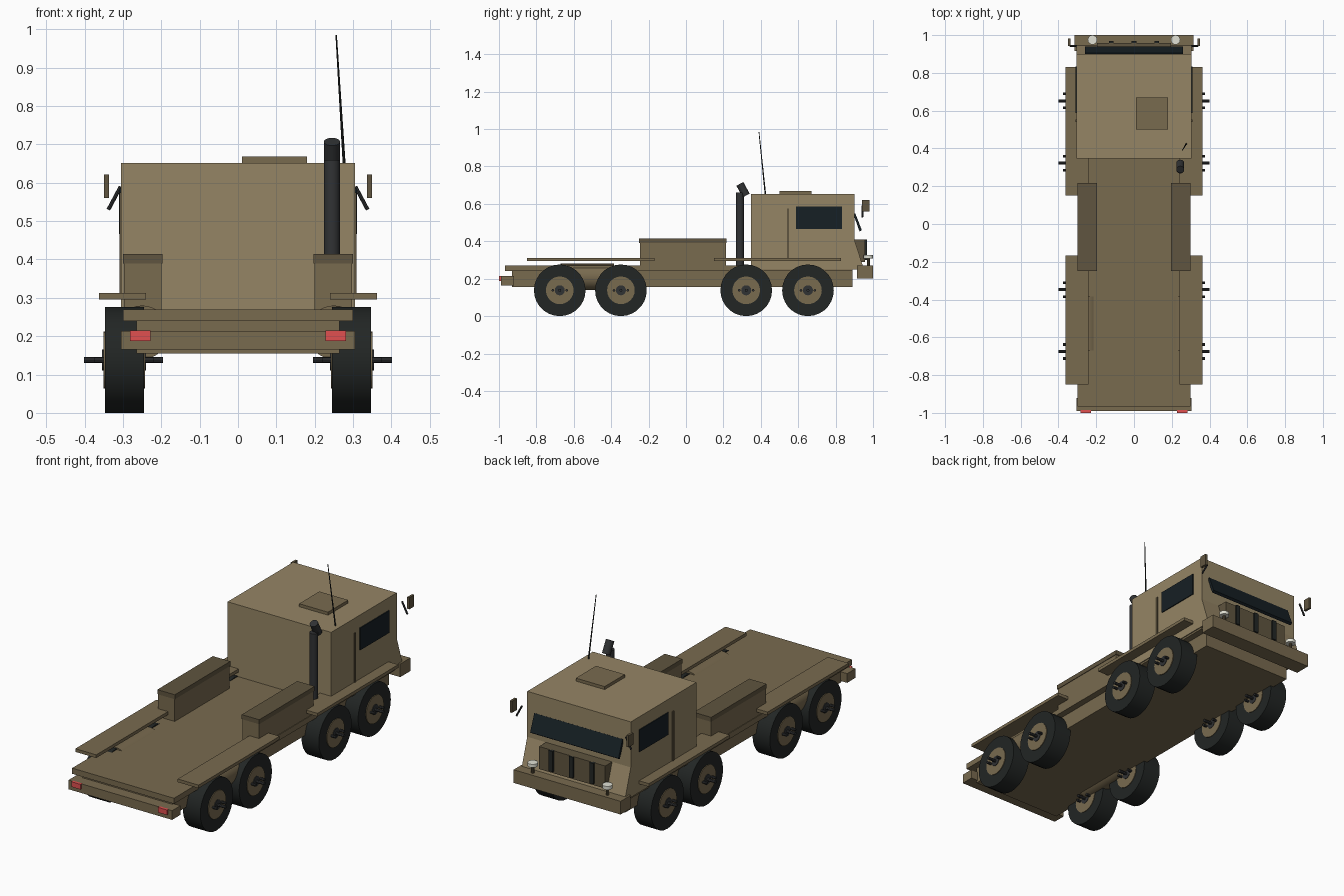
import bpy, bmesh, math
from mathutils import Vector

if "Cube" in bpy.data.objects:
    bpy.data.objects.remove(bpy.data.objects["Cube"])


def mat(name, r, g, b):
    m = bpy.data.materials.new(name)
    m.diffuse_color = (r, g, b, 1)
    m.use_nodes = True
    m.node_tree.nodes["Principled BSDF"].inputs["Base Color"].default_value = m.diffuse_color
    return m


TAN = mat("light_tan", 0.30, 0.235, 0.13)
DRAB = mat("drab", 0.19, 0.145, 0.078)
DARK = mat("dark_drab", 0.115, 0.09, 0.05)
RUBBER = mat("rubber", 0.016, 0.019, 0.018)
METAL = mat("dark_metal", 0.03, 0.032, 0.034)
GLASS = mat("glass", 0.008, 0.014, 0.018)
RED = mat("red_lens", 0.75, 0.08, 0.08)
WHITE = mat("lamp_lens", 0.75, 0.75, 0.66)


def make(name, bm, m, smooth=False):
    bmesh.ops.recalc_face_normals(bm, faces=bm.faces)
    me = bpy.data.meshes.new(name)
    bm.to_mesh(me)
    bm.free()
    ob = bpy.data.objects.new(name, me)
    bpy.context.collection.objects.link(ob)
    me.materials.append(m)
    if smooth:
        bpy.context.view_layer.objects.active = ob
        ob.select_set(True)
        bpy.ops.object.shade_smooth_by_angle(angle=math.radians(35))
        ob.select_set(False)
    return ob


def box(name, x, y, z, m):
    """Box from (min, max) ranges on each axis."""
    bm = bmesh.new()
    bmesh.ops.create_cube(bm, size=1)
    for v in bm.verts:
        v.co = [(a + b) / 2 + c * (b - a) for (a, b), c in zip((x, y, z), v.co)]
    return make(name, bm, m)


def rod(name, a, b, r, m, n=16, r2=None):
    """Cylinder between two points."""
    a, b = Vector(a), Vector(b)
    bm = bmesh.new()
    bmesh.ops.create_cone(bm, cap_ends=True, segments=n, radius1=r,
                          radius2=r if r2 is None else r2, depth=(b - a).length)
    bm.transform((b - a).to_track_quat('Z', 'Y').to_matrix().to_4x4())
    bmesh.ops.translate(bm, verts=bm.verts, vec=(a + b) / 2)
    return make(name, bm, m, True)


def extrude_x(name, profile, x0, x1, m):
    """Prism of a (y, z) profile along x."""
    bm = bmesh.new()
    f = bm.faces.new([bm.verts.new((x0, y, z)) for y, z in profile])
    g = bmesh.ops.extrude_face_region(bm, geom=[f])["geom"]
    bmesh.ops.translate(bm, vec=(x1 - x0, 0, 0),
                        verts=[v for v in g if isinstance(v, bmesh.types.BMVert)])
    return make(name, bm, m)


def sbox(name, s, x, y, z, m):
    return box(name, sorted((s * x[0], s * x[1])), y, z, m)


# Chassis, deck and bumpers
box("chassis", (-0.265, 0.265), (-0.93, 0.89), (0.155, 0.24), DRAB)
box("deck", (-0.30, 0.30), (-0.967, 0.89), (0.24, 0.27), DRAB)
box("rear_bumper", (-0.305, 0.305), (-0.99, -0.92), (0.165, 0.214), DRAB)
box("front_bumper", (-0.315, 0.315), (0.915, 1.0), (0.20, 0.27), DRAB)

# Cab with flared nose, windshield and hatch
extrude_x("cab", [(0.348, 0.25), (0.945, 0.25), (0.945, 0.27), (0.90, 0.41),
                  (0.90, 0.652), (0.348, 0.652)], -0.305, 0.305, TAN)
extrude_x("windshield", [(0.895, 0.545), (0.905, 0.55), (0.94, 0.46), (0.928, 0.452)],
          -0.26, 0.26, GLASS)
box("roof_hatch", (0.01, 0.18), (0.50, 0.67), (0.65, 0.668), DRAB)

# Grille and its slats
box("grille", (-0.195, 0.195), (0.90, 0.958), (0.29, 0.41), DARK)
for x in (-0.12, 0, 0.12):
    box("grille_slat", (x - 0.012, x + 0.012), (0.95, 0.968), (0.30, 0.41), RUBBER)

# Exhaust stack and antenna on the right side
rod("exhaust_stack", (0.245, 0.288, 0.25), (0.245, 0.288, 0.66), 0.021, METAL, 20)
rod("exhaust_tip", (0.245, 0.322, 0.645), (0.245, 0.288, 0.707), 0.021, METAL, 20)
rod("antenna", (0.277, 0.425, 0.645), (0.256, 0.39, 0.985), 0.004, RUBBER, 8, 0.002)

for s in (-1, 1):
    # Side windows, door seams, lamps
    sbox("side_window", s, (0.30, 0.31), (0.588, 0.833), (0.467, 0.585), GLASS)
    sbox("door_seam", s, (0.30, 0.309), (0.54, 0.552), (0.31, 0.575), DARK)
    rod("headlight", (s * 0.22, 0.975, 0.268), (s * 0.22, 0.975, 0.31), 0.008, DARK, 8)
    rod("headlight_lens", (s * 0.22, 0.975, 0.308), (s * 0.22, 0.975, 0.326), 0.025, WHITE, 20)
    sbox("tail_light", s, (0.228, 0.282), (-1.0, -0.985), (0.188, 0.215), RED)
    # Mirrors
    rod("mirror_arm", (s * 0.306, 0.943, 0.59), (s * 0.338, 0.943, 0.53), 0.005, METAL, 8)
    sbox("mirror", s, (0.337, 0.35), (0.942, 0.982), (0.56, 0.622), DARK)
    # Fenders, storage boxes, tanks
    sbox("rear_fender", s, (0.24, 0.363), (-0.85, -0.168), (0.295, 0.312), DRAB)
    sbox("front_fender", s, (0.24, 0.363), (0.15, 0.83), (0.295, 0.312), DRAB)
    sbox("storage_box", s, (0.20, 0.297), (-0.247, 0.213), (0.25, 0.392), DRAB)
    sbox("storage_lid", s, (0.197, 0.30), (-0.25, 0.217), (0.39, 0.414), DARK)
    rod("tank", (s * 0.25, -0.67, 0.21), (s * 0.25, -0.385, 0.21), 0.07, DRAB, 28)
    # Wheels with hub, axle boss and studs
    for y in (-0.675, -0.348, 0.322, 0.652):
        z = 0.138
        for name, x0, x1, dy, r, m, n in (
                ("tire", 0.245, 0.347, 0, 0.138, RUBBER, 28),
                ("wheel_hub", 0.242, 0.351, 0, 0.074, DRAB, 24),
                ("hub_boss", 0.24, 0.354, 0, 0.027, METAL, 16),
                ("axle_pin", 0.195, 0.401, 0, 0.008, METAL, 8),
                ("hub_stud", 0.22, 0.376, -0.037, 0.007, METAL, 8),
                ("hub_stud", 0.22, 0.376, 0.037, 0.007, METAL, 8)):
            rod(name, (s * x0, y + dy, z), (s * x1, y + dy, z), r, m, n)
